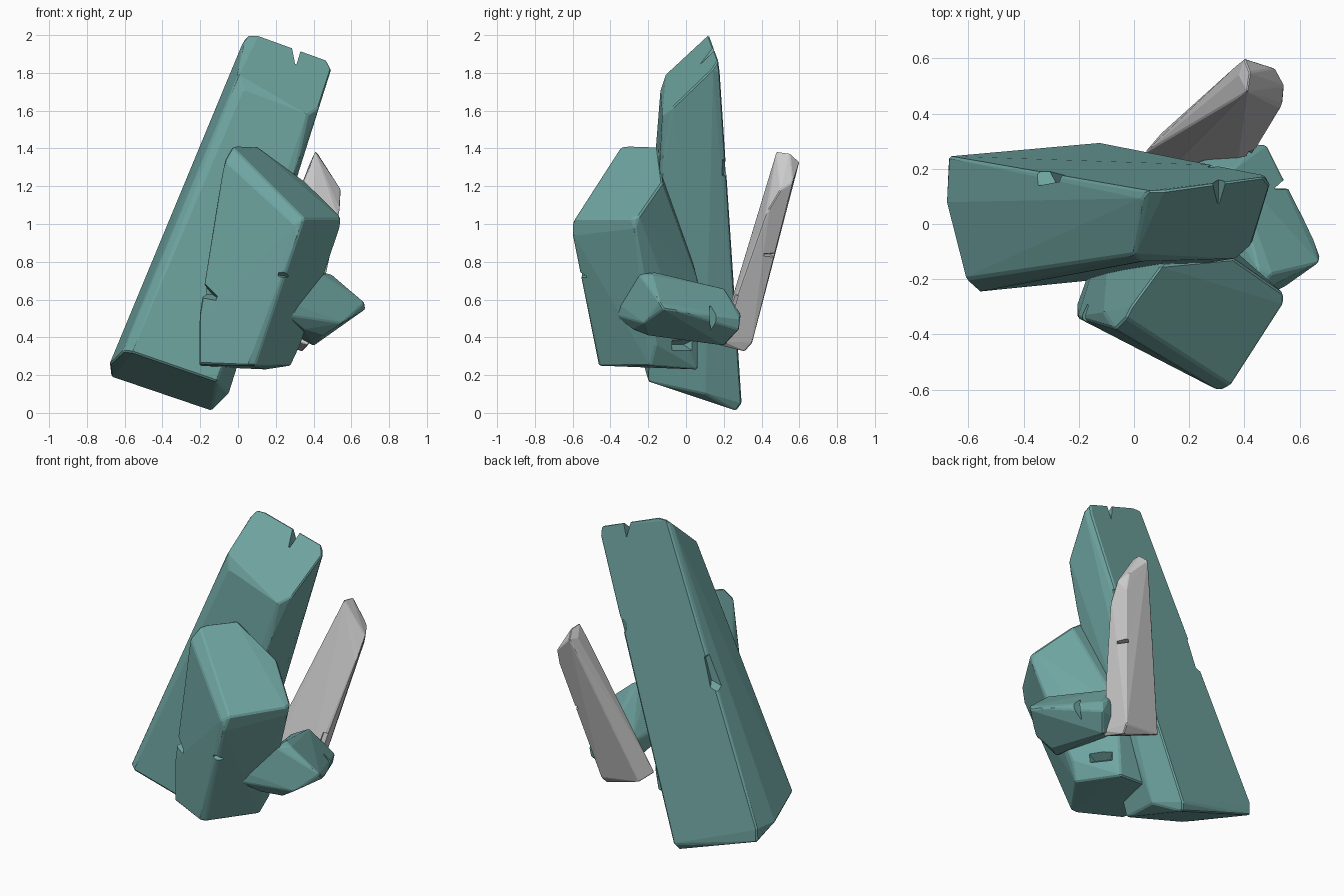
import bpy, bmesh, math
from mathutils import Vector

teal = bpy.data.materials.new("teal_stone")
teal.diffuse_color = (0.16, 0.38, 0.36, 1)


def hull_object(name, points, bevel=0.0):
    """Flat-faced convex rock from a few corner points, with worn edges."""
    bm = bmesh.new()
    for p in points:
        bm.verts.new(p)
    res = bmesh.ops.convex_hull(bm, input=bm.verts)
    loose = [v for v in bm.verts if not v.link_faces]
    bmesh.ops.delete(bm, geom=loose, context='VERTS')
    bmesh.ops.dissolve_limit(bm, angle_limit=math.radians(4), verts=bm.verts, edges=bm.edges)
    if bevel:
        sharp = [e for e in bm.edges if e.calc_face_angle(0) > math.radians(25)]
        bmesh.ops.bevel(bm, geom=sharp, offset=bevel, segments=1, profile=0.5,
                        affect='EDGES', clamp_overlap=True)
    bmesh.ops.recalc_face_normals(bm, faces=bm.faces)
    me = bpy.data.meshes.new(name)
    bm.to_mesh(me)
    bm.free()
    ob = bpy.data.objects.new(name, me)
    bpy.context.collection.objects.link(ob)
    return ob


def chip(ob, p, inward, along, width, depth, length):
    """Cut a V-shaped crack at the surface point nearest to p."""
    bpy.context.view_layer.update()
    p = ob.closest_point_on_mesh(Vector(p))[1]
    d = Vector(inward).normalized()
    a = Vector(along)
    a = (a - d * a.dot(d)).normalized()
    s = d.cross(a)
    pts = [p - d * 0.05 + a * i * length + s * j * width * 1.4 for i in (-1, 1) for j in (-1, 1)]
    pts += [p + d * depth + a * i * length * 0.5 + s * width * 0.3 for i in (-1, 1)]
    cutter = hull_object("crack_cutter", pts)
    cutter.hide_render = True
    m = ob.modifiers.new("crack", 'BOOLEAN')
    m.operation = 'DIFFERENCE'
    m.solver = 'EXACT'
    m.object = cutter
    bpy.context.view_layer.objects.active = ob
    bpy.ops.object.modifier_apply(modifier=m.name)
    bpy.data.objects.remove(cutter)


# Tall leaning shard
tall = hull_object("tall_shard", [
    (-0.67, 0.245, 0.19), (-0.14, 0.265, 0.01), (-0.12, 0.295, 0.05), (-0.05, 0.10, 0.10),
    (-0.11, -0.20, 0.165), (-0.10, -0.20, 0.23), (-0.56, -0.245, 0.32), (-0.61, -0.20, 0.325),
    (-0.68, 0.07, 0.26), (-0.67, 0.245, 0.27),
    (0.025, 0.09, 1.96), (0.05, 0.12, 2.0), (0.11, 0.12, 2.0), (0.47, 0.17, 1.87),
    (0.495, 0.14, 1.82), (0.47, 0.18, 1.80), (0.0, -0.11, 1.79), (0.03, -0.135, 1.71),
    (0.37, -0.125, 1.58), (0.43, -0.07, 1.62), (0.30, -0.13, 1.27)], 0.008)
chip(tall, (0.31, 0.15, 1.93), (-0.1, 0, -1), (0, 1, 0), 0.025, 0.09, 0.13)
chip(tall, (-0.30, 0.21, 1.16), (0.9, -0.45, -0.2), (0.38, 0, 1), 0.05, 0.04, 0.14)
chip(tall, (0.31, 0.21, 1.29), (-0.9, -0.5, 0), (0, 0.2, 1), 0.05, 0.03, 0.06)

# Broad block leaning at the front
block = hull_object("front_block", [
    (-0.03, -0.34, 1.41), (-0.01, -0.30, 1.415), (0.10, -0.15, 1.41), (0.36, -0.125, 1.22),
    (0.54, -0.25, 1.04), (0.54, -0.29, 1.03), (0.35, -0.585, 1.03), (0.30, -0.60, 1.0),
    (0.32, -0.60, 0.94), (0.54, -0.27, 0.98), (-0.07, -0.38, 1.34), (-0.11, -0.32, 1.10),
    (-0.205, -0.34, 0.52), (-0.205, -0.34, 0.26), (-0.205, -0.29, 0.25), (0.05, -0.46, 0.25),
    (0.09, -0.455, 0.25), (0.28, -0.19, 0.25), (0.33, -0.16, 0.36), (0.15, 0.06, 0.23),
    (0.18, 0.065, 0.70), (-0.08, 0.06, 0.24)], 0.008)
chip(block, (-0.17, -0.37, 0.64), (0.9, 0.5, -0.25), (0.4, -1, -0.3), 0.04, 0.06, 0.09)
chip(block, (0.25, -0.56, 0.73), (-0.2, 1, 0), (1, 0.1, -0.2), 0.025, 0.03, 0.05)
chip(block, (0.23, -0.02, 0.35), (-0.8, -0.6, 0), (1, -1, 0), 0.04, 0.05, 0.09)

# Short stub lying low on the right
stub = hull_object("side_stub", [
    (0.25, -0.38, 0.52), (0.29, -0.36, 0.58), (0.44, -0.25, 0.735), (0.45, -0.16, 0.745),
    (0.50, -0.18, 0.73), (0.67, -0.14, 0.585), (0.675, -0.12, 0.55), (0.55, -0.225, 0.475),
    (0.45, -0.20, 0.41), (0.35, -0.28, 0.44), (0.65, -0.05, 0.54),
    (0.44, 0.29, 0.52), (0.48, 0.285, 0.50), (0.47, 0.28, 0.44), (0.36, 0.20, 0.66),
    (0.22, 0.22, 0.58), (0.22, 0.22, 0.45), (0.40, 0.20, 0.355)], 0.006)
chip(stub, (0.55, 0.14, 0.50), (-0.9, -0.4, 0), (0.1, 0, 1), 0.025, 0.05, 0.12)

# Thin grey blade behind
blade = hull_object("grey_blade", [
    (0.41, 0.48, 1.385), (0.42, 0.55, 1.375), (0.40, 0.60, 1.33), (0.38, 0.54, 1.32),
    (0.51, 0.565, 1.22), (0.545, 0.50, 1.18), (0.54, 0.44, 1.08), (0.53, 0.42, 1.05),
    (0.51, 0.54, 1.12), (0.04, 0.26, 0.45), (0.10, 0.33, 0.40), (0.13, 0.20, 0.46),
    (0.37, 0.17, 0.36), (0.39, 0.19, 0.38), (0.34, 0.31, 0.325), (0.35, 0.35, 0.37)], 0.008)
chip(blade, (0.50, 0.46, 0.82), (-0.8, -0.6, 0.1), (1, -1, 0), 0.015, 0.04, 0.05)
chip(blade, (0.42, 0.24, 0.60), (-0.8, 0.6, 0), (0.2, 0.3, 1), 0.03, 0.025, 0.05)

for ob in (tall, block, stub):
    ob.data.materials.append(teal)
